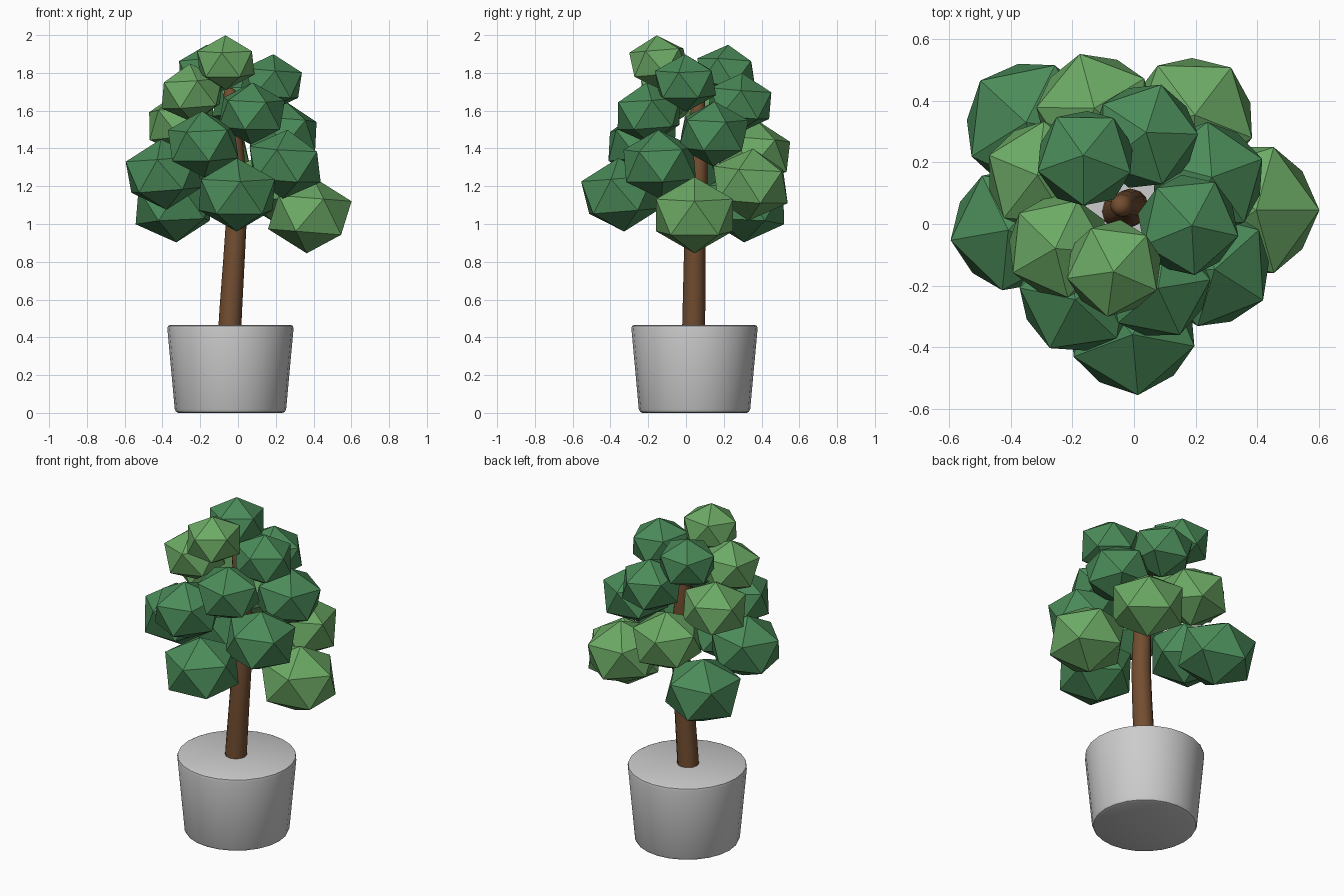
import bpy, bmesh, math
from mathutils import Matrix, Vector

if "Cube" in bpy.data.objects:
    bpy.data.objects.remove(bpy.data.objects["Cube"])

CX, CY = -0.04, 0.045


def material(name, rgb):
    m = bpy.data.materials.new(name)
    m.diffuse_color = (*rgb, 1)
    m.use_nodes = True
    m.node_tree.nodes["Principled BSDF"].inputs["Base Color"].default_value = m.diffuse_color
    return m


dark = material("dark_leaf", (0.07, 0.26, 0.10))
light = material("light_leaf", (0.15, 0.40, 0.13))
bark = material("bark", (0.17, 0.075, 0.03))
soil_brown = material("soil", (0.20, 0.11, 0.05))


def loft(name, rings, sides, mat=None, angle=35):
    """Closed round body through (x, y, z, radius) rings."""
    bm = bmesh.new()
    loops = []
    for x, y, z, r in rings:
        loops.append([bm.verts.new((x + r * math.cos(2 * math.pi * k / sides),
                                    y + r * math.sin(2 * math.pi * k / sides), z))
                      for k in range(sides)])
    for a, b in zip(loops, loops[1:]):
        for k in range(sides):
            n = (k + 1) % sides
            bm.faces.new((a[k], a[n], b[n], b[k]))
    bm.faces.new(loops[0][::-1])
    bm.faces.new(loops[-1])
    me = bpy.data.meshes.new(name)
    bm.to_mesh(me)
    bm.free()
    ob = bpy.data.objects.new(name, me)
    bpy.context.collection.objects.link(ob)
    if mat:
        me.materials.append(mat)
    bpy.ops.object.select_all(action='DESELECT')
    ob.select_set(True)
    bpy.context.view_layer.objects.active = ob
    bpy.ops.object.shade_smooth_by_angle(angle=math.radians(angle))
    return ob


# Tapered pot with softened rims
loft("pot", [(CX, CY, z, r) for z, r in
             [(0, 0.275), (0.005, 0.288), (0.02, 0.295),
              (0.445, 0.334), (0.46, 0.331), (0.465, 0.32)]], 24)

# Soil just level with the pot top
loft("soil", [(CX, CY, 0.43, 0.30), (CX, CY, 0.4645, 0.30)], 24, soil_brown)

# Gently bent trunk with a rounded tip
loft("trunk", [(-0.045, 0.04, 0.42, 0.061), (-0.038, 0.042, 0.55, 0.060),
               (-0.022, 0.045, 0.80, 0.057), (-0.010, 0.05, 1.00, 0.055),
               (-0.006, 0.06, 1.15, 0.052), (-0.012, 0.068, 1.35, 0.047),
               (-0.028, 0.066, 1.55, 0.042), (-0.04, 0.06, 1.68, 0.037),
               (-0.043, 0.058, 1.71, 0.028), (-0.044, 0.058, 1.72, 0.012)],
     12, bark, 60)

# Sixteen faceted leaf clumps on a rising golden-angle spiral
for i in range(16):
    t = i / 15
    ang = math.radians(137.5) * i
    reach = 0.42 - 0.23 * t
    size = 0.24 - 0.068 * t
    pos = Vector((CX + reach * math.cos(ang), CY + reach * math.sin(ang),
                  1.047 + 0.807 * t))
    bm = bmesh.new()
    bmesh.ops.create_icosphere(
        bm, subdivisions=1, radius=size,
        matrix=Matrix.Translation(pos) @ Matrix.Rotation(ang, 4, 'Z')
        @ Matrix.Rotation(0.08, 4, 'Y') @ Matrix.Diagonal((1, 1, 0.845, 1)))
    me = bpy.data.meshes.new("leaf_clump")
    bm.to_mesh(me)
    bm.free()
    me.materials.append(light if i % 3 == 0 else dark)
    bpy.context.collection.objects.link(bpy.data.objects.new(f"leaf_clump_{i + 1}", me))
